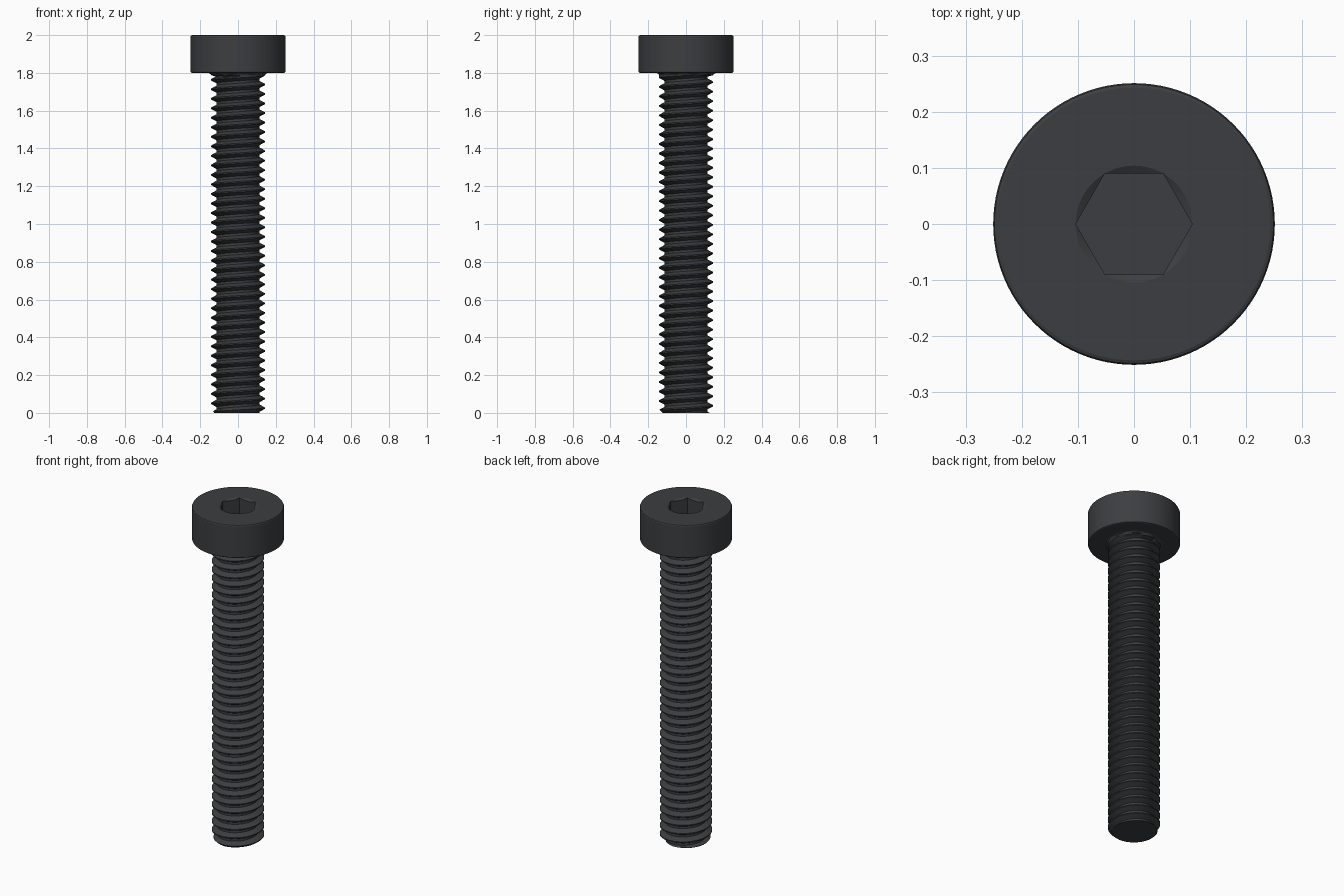
import bpy, bmesh
from math import pi, cos, sin, sqrt

if "Cube" in bpy.data.objects:
    bpy.data.objects.remove(bpy.data.objects["Cube"])

PITCH, MAJOR, MINOR = 0.0504, 0.143, 0.113
Z_HEAD, FILLET, N = 1.799, 0.014, 96

mat = bpy.data.materials.new("black_steel")
mat.diffuse_color = (0.045, 0.048, 0.052, 1)
mat.use_nodes = True
mat.node_tree.nodes["Principled BSDF"].inputs["Base Color"].default_value = mat.diffuse_color


def finish(bm, name):
    bmesh.ops.remove_doubles(bm, verts=bm.verts, dist=1e-5)
    bmesh.ops.dissolve_degenerate(bm, edges=bm.edges, dist=1e-6)
    bmesh.ops.recalc_face_normals(bm, faces=bm.faces)
    me = bpy.data.meshes.new(name)
    bm.to_mesh(me)
    bm.free()
    me.materials.append(mat)
    ob = bpy.data.objects.new(name, me)
    bpy.context.collection.objects.link(ob)
    bpy.ops.object.select_all(action='DESELECT')
    ob.select_set(True)
    bpy.context.view_layer.objects.active = ob
    bpy.ops.object.shade_smooth_by_angle(angle=0.4)
    return ob


def grid_faces(bm, rows):
    for a, b in zip(rows, rows[1:]):
        for i in range(len(a) - 1):
            bm.faces.new((a[i], a[i + 1], b[i + 1], b[i]))


# Head: lathed rim, countersink and hexagonal socket
def hex_radius(t):
    return 0.09 / cos((t % (pi / 3)) - pi / 6)


R_HEX, R = 0.09 / cos(pi / 6), 0.251
c = 0.008
profile = [(MAJOR + FILLET, Z_HEAD), (R - c, Z_HEAD), (R - 0.3 * c, Z_HEAD + 0.3 * c),
           (R, Z_HEAD + c), (R, 2 - c), (R - 0.3 * c, 2 - 0.3 * c), (R - c, 2), (R_HEX, 2)]
bm = bmesh.new()
angles = [2 * pi * i / N for i in range(N + 1)]
rows = [[bm.verts.new((r * cos(t), r * sin(t), z)) for t in angles] for r, z in profile]
for depth in (None, 1.835):
    row = []
    for t in angles:
        r = hex_radius(t)
        z = depth or 2 - (R_HEX - r) * 0.6
        row.append(bm.verts.new((r * cos(t), r * sin(t), z)))
    rows.append(row)
grid_faces(bm, rows)
bm.faces.new(rows[-1][:-1])
finish(bm, "socket_head")


# Shank: helical grid following the thread, clamped at both ends
def thread_radius(t, z):
    u = (z / PITCH - t / (2 * pi)) % 1.0
    d = abs(u - 0.5)                      # 0 at crest, 0.5 at root
    f = min(max((d - 0.0625) / 0.3125, 0), 1)
    r = MAJOR - (MAJOR - MINOR) * f
    r = min(r, 0.125 + z)                 # tip chamfer
    h = Z_HEAD - z
    if h < FILLET:                        # fillet under the head
        r = max(r, MAJOR + FILLET - sqrt(max(FILLET ** 2 - (FILLET - h) ** 2, 0)))
    return r


stops = [0, 0.125, 0.23, 0.335, 0.4375, 0.5625, 0.665, 0.77, 0.875]
bm = bmesh.new()
rows = []
for k in range(-2, int(Z_HEAD / PITCH) + 2):
    for s in stops:
        row = []
        for t in angles:
            z = min(max(PITCH * (k + s + t / (2 * pi)), 0), Z_HEAD)
            r = thread_radius(t, z)
            row.append(bm.verts.new((r * cos(t), r * sin(t), z)))
        rows.append(row)
# bottom row is fully clamped to z = 0 and closes the tip
cap = rows[0][:-1]
grid_faces(bm, rows)
bm.faces.new(cap)
finish(bm, "threaded_shank")
